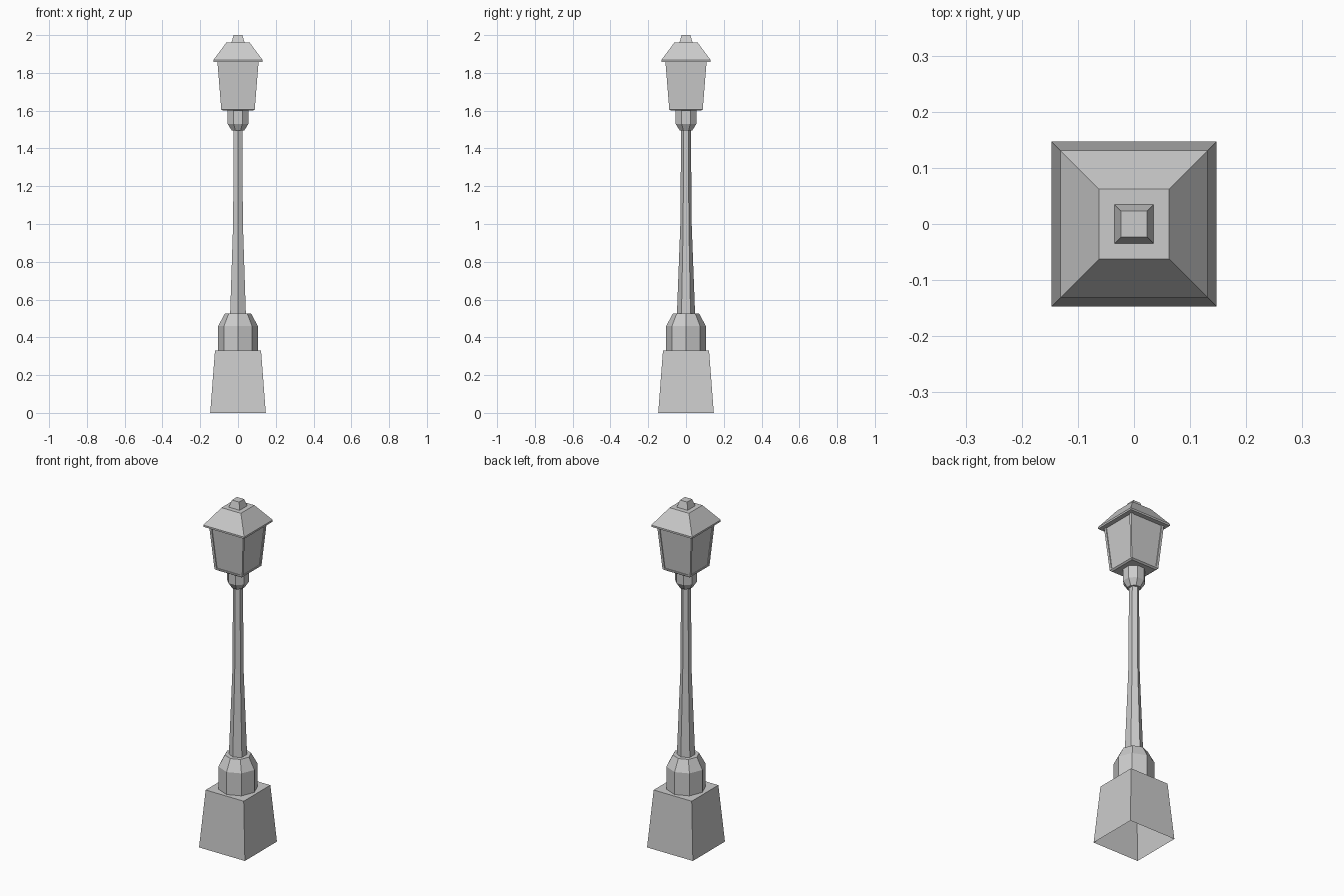
import bpy, bmesh
from math import sin, cos, pi, sqrt

if "Cube" in bpy.data.objects:
    bpy.data.objects.remove(bpy.data.objects["Cube"])


def loft(name, sides, rings, turn=0.0, bottom=True, top=True):
    """Stack of polygon rings (x, y, z, radius) joined by flat faces."""
    bm = bmesh.new()
    loops = []
    for x, y, z, r in rings:
        loops.append([bm.verts.new((x + r * cos(turn + 2 * pi * i / sides),
                                    y + r * sin(turn + 2 * pi * i / sides), z))
                      for i in range(sides)])
    for a, b in zip(loops, loops[1:]):
        for i in range(sides):
            j = (i + 1) % sides
            bm.faces.new((a[i], a[j], b[j], b[i]))
    if bottom:
        bm.faces.new(loops[0][::-1])
    if top:
        bm.faces.new(loops[-1])
    mesh = bpy.data.meshes.new(name)
    bm.to_mesh(mesh)
    bm.free()
    obj = bpy.data.objects.new(name, mesh)
    bpy.context.collection.objects.link(obj)
    return obj


def square(name, profile, **kw):
    """Square section given as (half width, z) pairs."""
    return loft(name, 4, [(0, 0, z, h * sqrt(2)) for h, z in profile], pi / 4, **kw)


def turned(name, sides, profile, turn=0.0, **kw):
    """Centred polygon section given as (radius, z) pairs."""
    return loft(name, sides, [(0, 0, z, r) for r, z in profile], turn, **kw)


# Plinth, open underneath
square("plinth", [(0.147, 0), (0.122, 0.33)], bottom=False)

# Octagonal collar and six-sided pole
turned("base_collar", 8, [(0.105, 0.33), (0.105, 0.46), (0.07, 0.525)], bottom=False)
turned("pole", 6, [(0.048, 0.525), (0.030, 1.0), (0.026, 1.5)], pi / 6,
       bottom=False, top=False)

# Neck under the lantern
turned("neck", 8, [(0.036, 1.495), (0.059, 1.53), (0.059, 1.6)], pi / 8, top=False)

# Lantern: floor tray, glass and corner posts
square("lantern_floor", [(0.080, 1.6), (0.089, 1.607), (0.089, 1.615)])
square("lantern_glass", [(0.084, 1.61), (0.104, 1.86)], bottom=False, top=False)
for sx in (-1, 1):
    for sy in (-1, 1):
        loft("lantern_post", 4,
             [(sx * 0.082, sy * 0.082, 1.612, 0.007 * sqrt(2)),
              (sx * 0.102, sy * 0.102, 1.86, 0.007 * sqrt(2))],
             pi / 4, bottom=False, top=False)

# Roof with thin brim, and finial
square("roof", [(0.131, 1.857), (0.131, 1.867), (0.062, 1.96)])
square("finial", [(0.035, 1.96), (0.023, 2.0)], bottom=False)
